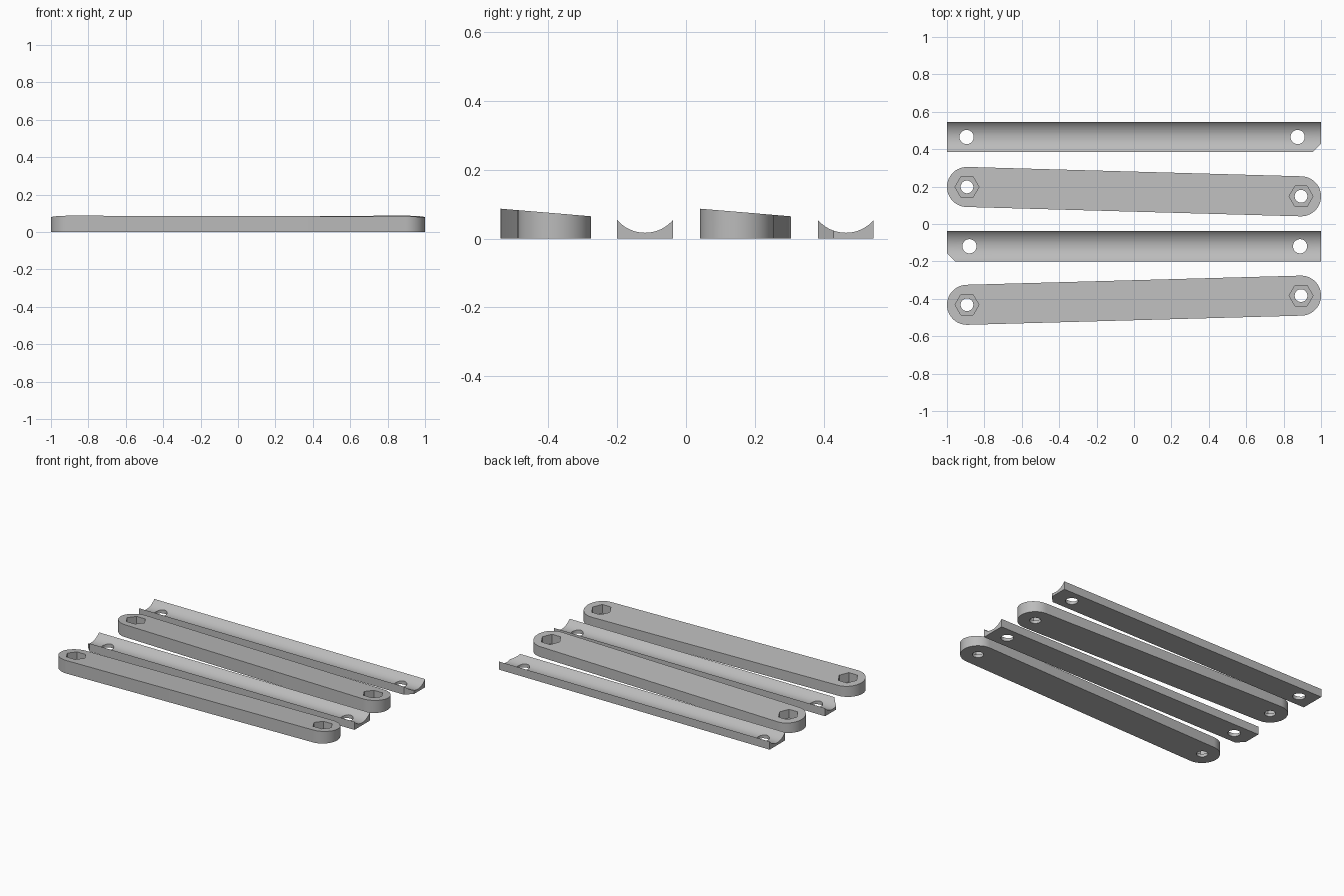
import bpy
import bmesh
from math import pi, cos, sin, atan2, asin, sqrt

if "Cube" in bpy.data.objects:
    bpy.data.objects.remove(bpy.data.objects["Cube"], do_unlink=True)

grey = bpy.data.materials.new("plain grey")
grey.use_nodes = True
grey.diffuse_color = (0.5, 0.5, 0.5, 1)
grey.node_tree.nodes["Principled BSDF"].inputs["Base Color"].default_value = (0.5, 0.5, 0.5, 1)

HALF = 0.893      # half distance between bar end centres
RADIUS = 0.107    # bar end radius, also the channel's curve radius


def prism(name, lower, upper):
    """Solid between two matching rings of points."""
    bm = bmesh.new()
    a = [bm.verts.new(p) for p in lower]
    b = [bm.verts.new(p) for p in upper]
    bm.faces.new(a)
    bm.faces.new(b)
    n = len(a)
    for i in range(n):
        bm.faces.new((a[i], a[(i + 1) % n], b[(i + 1) % n], b[i]))
    bmesh.ops.recalc_face_normals(bm, faces=bm.faces)
    mesh = bpy.data.meshes.new(name)
    bm.to_mesh(mesh)
    bm.free()
    mesh.materials.append(grey)
    obj = bpy.data.objects.new(name, mesh)
    bpy.context.collection.objects.link(obj)
    return obj


def post(x, y, radius, sides, z0):
    """Upright cutter, from z0 to above the parts."""
    ring = [(x + radius * cos(2 * pi * i / sides), y + radius * sin(2 * pi * i / sides))
            for i in range(sides)]
    obj = prism("cutter", [(*p, z0) for p in ring], [(*p, 0.2) for p in ring])
    obj.hide_render = True
    return obj


def carve(obj, cutters):
    """Subtract the cutters, bake the result and shade it."""
    for c in cutters:
        mod = obj.modifiers.new("cut", "BOOLEAN")
        mod.operation = "DIFFERENCE"
        mod.solver = "EXACT"
        mod.object = c
    graph = bpy.context.evaluated_depsgraph_get()
    mesh = bpy.data.meshes.new_from_object(obj.evaluated_get(graph))
    obj.modifiers.clear()
    obj.data = mesh
    for c in cutters:
        bpy.data.objects.remove(c, do_unlink=True)
    bpy.ops.object.select_all(action="DESELECT")
    obj.select_set(True)
    bpy.context.view_layer.objects.active = obj
    bpy.ops.object.shade_smooth_by_angle(angle=pi / 6)


def bar(name, y_left, y_right):
    """Round-ended bar, its top sloping down to the back, with nut pockets."""
    tilt = atan2(y_right - y_left, 2 * HALF)
    ends = [(HALF, y_right, -pi / 2), (-HALF, y_left, pi / 2)]
    ring = []
    for x, y, start in ends:
        for i in range(25):
            a = start + tilt + pi * i / 24
            ring.append((x + RADIUS * cos(a), y + RADIUS * sin(a)))
    front = min(p[1] for p in ring)
    obj = prism(name, [(*p, 0) for p in ring],
                [(*p, 0.087 - 0.084 * (p[1] - front)) for p in ring])
    cutters = []
    for x, y, _ in ends:
        cutters.append(post(x, y, 0.064, 6, 0.02))
        cutters.append(post(x, y, 0.034, 32, -0.1))
    carve(obj, cutters)


def channel(name, y_mid, holes, corner):
    """Strip with a hollow curved top, two holes and one clipped front corner."""
    half = 0.081
    top = 0.017 + RADIUS - sqrt(RADIUS ** 2 - half ** 2)
    spread = asin(half / RADIUS)
    section = [(-half, 0), (half, 0), (half, top)]
    for i in range(1, 24):
        a = spread * (1 - i / 12)
        section.append((RADIUS * sin(a), 0.017 + RADIUS * (1 - cos(a))))
    section.append((-half, top))
    obj = prism(name, [(-1, y_mid + y, z) for y, z in section],
                [(1, y_mid + y, z) for y, z in section])
    # clipped corner
    edge = y_mid - half
    clip = [(corner * 0.9, edge - 0.055), (corner * 1.05, edge - 0.055),
            (corner * 1.05, edge + 0.095)]
    clip[0] = (corner * 0.9, edge - 0.055)
    cutters = [prism("cutter", [(*p, -0.1) for p in clip], [(*p, 0.2) for p in clip])]
    cutters += [post(x, y_mid, 0.038, 32, -0.1) for x in holes]
    carve(obj, cutters)


bar("front_bar", -0.432, -0.383)
bar("back_bar", 0.198, 0.148)
channel("front_channel", -0.119, (-0.88, 0.888), -1)
channel("back_channel", 0.465, (-0.895, 0.875), 1)
